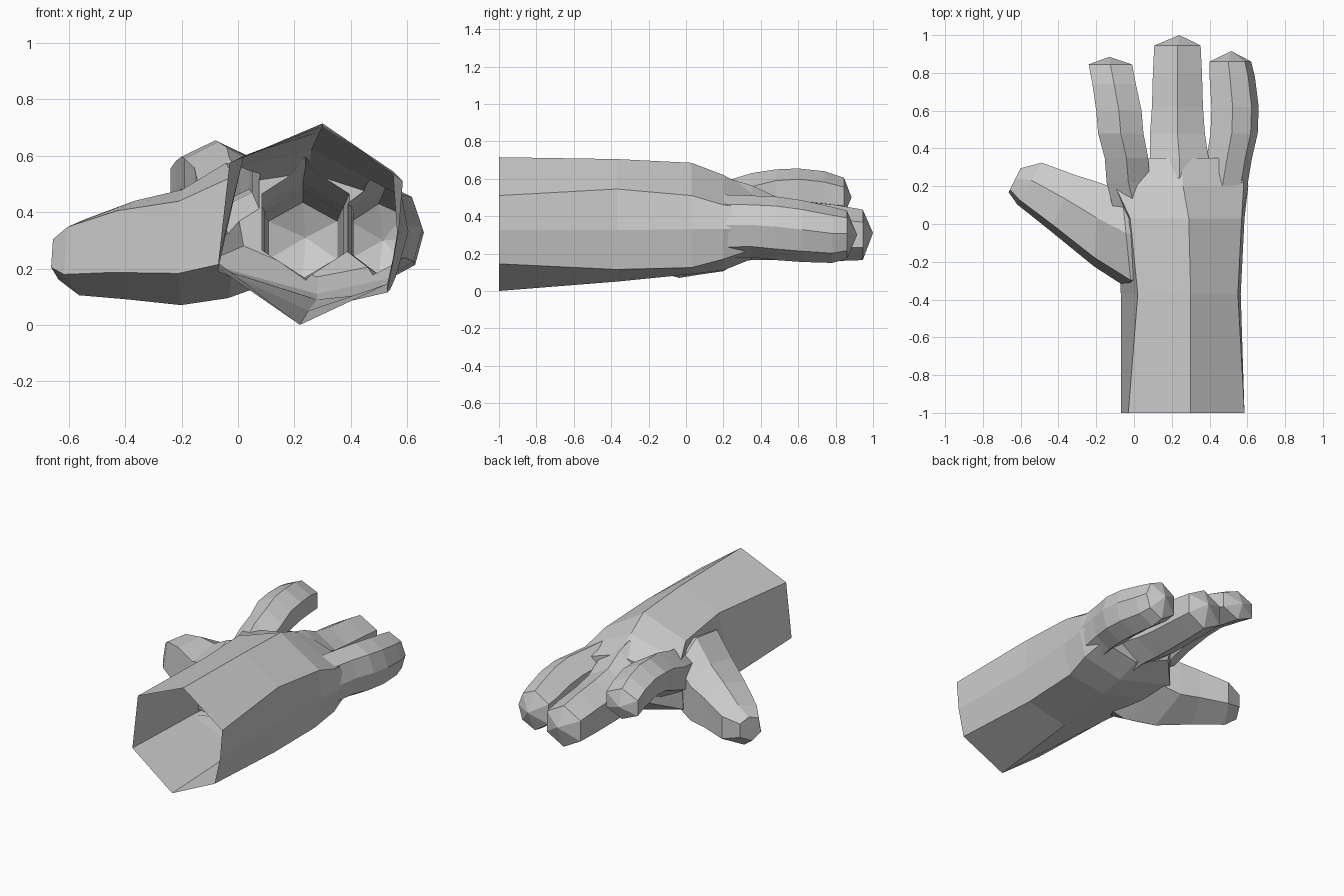
import bpy, bmesh
from mathutils import Vector

if "Cube" in bpy.data.objects:
    bpy.data.objects.remove(bpy.data.objects["Cube"])

# Cross-sections, as (width, height) factors
HEX = [(0, 1), (1, .5), (1, -.5), (0, -1), (-1, -.5), (-1, .5)]
OUTER = [(-.1, 1), (.7, .7), (1, .05), (.75, -.65), (-.1, -1), (-1, -.5), (-1, .5)]
THUMB = [(-.1, 1), (.8, .8), (1, -.45), (.2, -1), (-.9, -.5), (-.9, .6)]


def loft(name, rings, apex=None):
    """Skin rings into a closed solid, ending flat or in a point."""
    bm = bmesh.new()
    loops = [[bm.verts.new(p) for p in ring] for ring in rings]
    n = len(loops[0])
    for a, b in zip(loops, loops[1:]):
        for i in range(n):
            j = (i + 1) % n
            bm.faces.new((a[i], a[j], b[j], b[i]))
    start, end = loops[0], loops[-1]
    bm.faces.new(start)
    if apex:
        tip = bm.verts.new(apex)
        for i in range(n):
            bm.faces.new((end[i], end[(i + 1) % n], tip))
    else:
        bm.faces.new(end)
    bmesh.ops.recalc_face_normals(bm, faces=bm.faces)
    mesh = bpy.data.meshes.new(name)
    bm.to_mesh(mesh)
    bm.free()
    obj = bpy.data.objects.new(name, mesh)
    bpy.context.collection.objects.link(obj)
    return obj


def ring(shape, x, y, z, w, h, d=(1, 0)):
    side = Vector((d[0], d[1], 0)).normalized() * w / 2
    return [Vector((x, y, z + v * h / 2)) + side * u for u, v in shape]


# Forearm flowing into the palm
sections = [
    (-1.0, [(.3, .715), (.585, .51), (.57, .325), (.53, .145), (.22, 0), (-.07, .22), (-.03, .575)]),
    (-.37, [(.3, .705), (.55, .545), (.565, .325), (.53, .115), (.25, .05), (-.07, .2), (.02, .6)]),
    (0.03, [(.29, .685), (.57, .51), (.585, .33), (.54, .125), (.28, .09), (-.08, .17), (-.02, .58)]),
    (0.2, [(.26, .62), (.58, .46), (.605, .33), (.56, .17), (.28, .11), (-.12, .22), (-.1, .53)]),
    (0.35, [(.25, .54), (.56, .44), (.6, .34), (.54, .22), (.28, .17), (.02, .28), (-.02, .5)]),
]
hand = loft("hand", [[(x, y, z) for x, z in pts] for y, pts in sections])

# Three fingers: ring centre, width, height
index = loft("index_finger", [ring(HEX, *r) for r in [
    (.02, .02, .4, .23, .26), (-.03, .22, .44, .23, .3), (-.04, .35, .485, .23, .29),
    (-.07, .48, .53, .24, .24), (-.08, .6, .54, .24, .23),
    (-.105, .74, .525, .23, .23), (-.125, .845, .505, .23, .2)]],
    (-.13, .885, .5))
middle = loft("middle_finger", [ring(HEX, *r) for r in [
    (.24, .1, .38, .3, .38), (.24, .25, .375, .31, .44), (.24, .35, .365, .31, .4),
    (.23, .48, .335, .29, .34), (.23, .62, .32, .27, .32),
    (.23, .8, .31, .26, .3), (.23, .945, .3, .245, .27)]],
    (.24, 1.0, .31))
outer = loft("outer_finger", [ring(OUTER, *r) for r in [
    (.44, .0, .34, .22, .3), (.48, .2, .345, .24, .34), (.505, .35, .345, .24, .33),
    (.53, .48, .335, .25, .34), (.535, .62, .32, .25, .33),
    (.52, .78, .3, .24, .3), (.51, .86, .3, .22, .26)]],
    (.515, .915, .3))

# Thumb, splayed to the side with a blunt end
thumb = loft("thumb", [ring(THUMB, *r) for r in [
    (.14, -.12, .34, .42, .36, (.1, -1)),
    (-.04, -.075, .335, .56, .48, (.1, -1)),
    (-.2, .01, .275, .47, .41, (-.05, -1)),
    (-.375, .12, .265, .34, .35, (-.4, -.9)),
    (-.55, .22, .24, .27, .27, (-.5, -.85)),
    (-.63, .235, .24, .15, .16, (-.45, -.9))]])

# Fuse the digits into the palm so the inside is hollow
for part in (thumb, index, middle, outer):
    mod = hand.modifiers.new(part.name, 'BOOLEAN')
    mod.operation, mod.solver, mod.object = 'UNION', 'EXACT', part
bpy.context.view_layer.update()
fused = bpy.data.meshes.new_from_object(
    hand.evaluated_get(bpy.context.evaluated_depsgraph_get()))
hand.modifiers.clear()
hand.data = fused
for part in (thumb, index, middle, outer):
    bpy.data.objects.remove(part)

# Open the cut end of the forearm
bm = bmesh.new()
bm.from_mesh(fused)
cap = [f for f in bm.faces if all(v.co.y < -.99 for v in f.verts)]
bmesh.ops.delete(bm, geom=cap, context='FACES_ONLY')
bm.to_mesh(fused)
bm.free()
